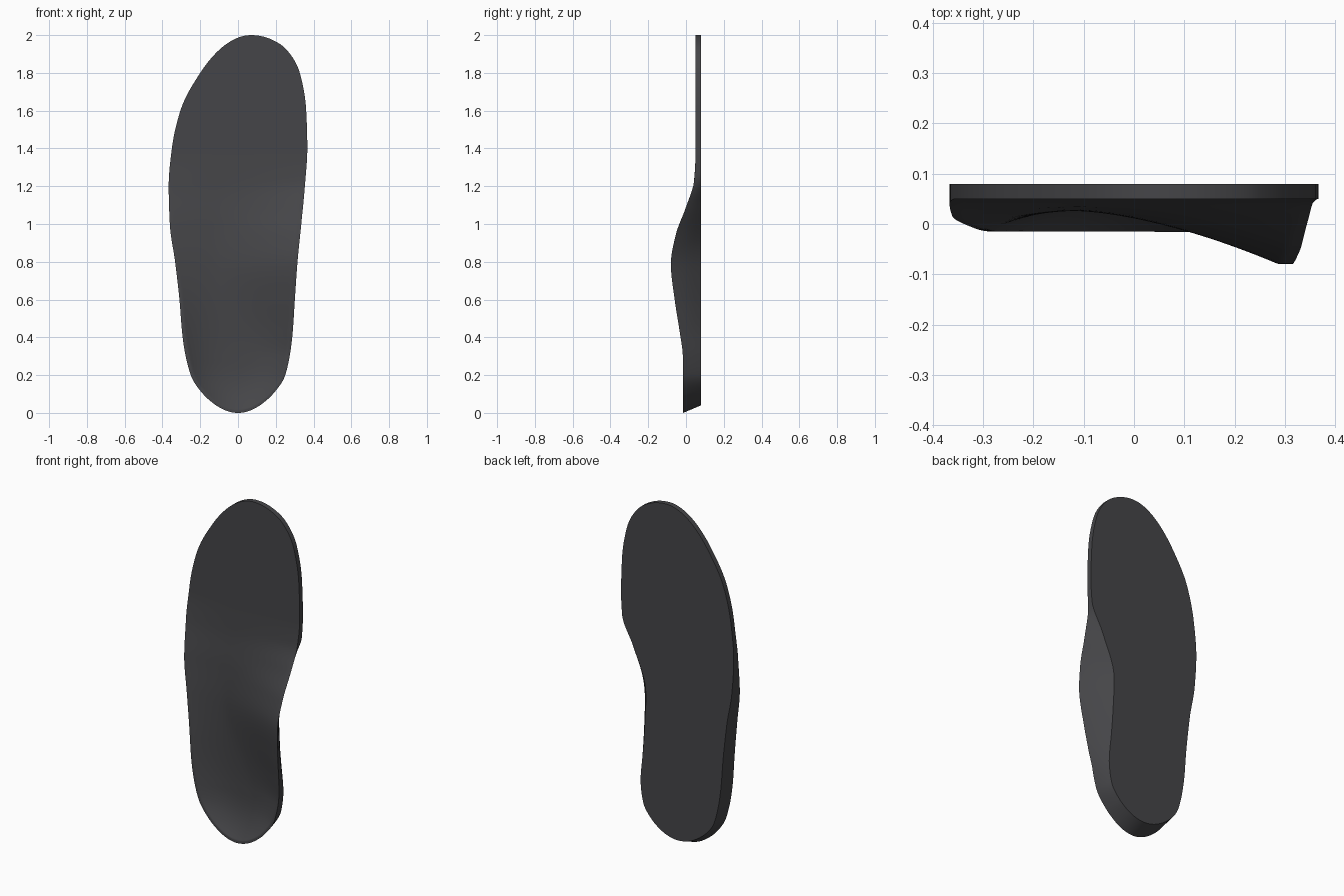
import bpy, bmesh, math

if "Cube" in bpy.data.objects:
    bpy.data.objects.remove(bpy.data.objects["Cube"])

# Profiles along the length: (z, value)
LEFT = [(0, 0), (.05, -.13), (.1, -.185), (.2, -.25), (.4, -.293), (.6, -.31), (.8, -.333),
        (1, -.361), (1.2, -.367), (1.4, -.35), (1.6, -.305), (1.8, -.2), (1.907, -.115), (1.98, -.015), (2, .07)]
RIGHT = [(0, 0), (.05, .13), (.1, .185), (.2, .25), (.4, .287), (.6, .301), (.8, .315),
         (1, .335), (1.2, .354), (1.4, .367), (1.6, .361), (1.8, .327), (1.93, .25), (1.98, .17), (2, .07)]
RIM_R = [(0, -.015), (.3, -.017), (.44, -.035), (.6, -.06), (.79, -.08), (.94, -.055),
         (1.09, 0), (1.23, .043), (1.36, .05), (2, .05)]
RIM_L = [(0, -.015), (.3, -.015), (.55, -.012), (.8, -.002), (1, .015), (1.2, .04), (1.36, .05), (2, .05)]
MID = [(0, .045), (.3, .045), (.8, .026), (1, .033), (1.2, .047), (1.36, .05), (2, .05)]
LOW = [(0, 0), (.28, 0), (.8, -.34), (1.2, -.2), (2, 0)]          # where the dish is deepest
POW = [(0, 2.5), (.3, 2.5), (.8, 1.6), (2, 1.6)]                  # dish steepness
INSET_R = [(0, 0), (.1, .02), (.3, .035), (.5, .07), (.7, .097), (.88, .115), (1.1, .06), (1.27, 0), (2, 0)]
INSET_L = [(0, 0), (.1, .012), (.8, .012), (1.2, 0), (2, 0)]
BACK = .08
ROWS, COLS = 140, 48


def curve(table):
    """Monotone cubic interpolation over the angle acos(1 - z), which rounds both ends."""
    t = [math.acos(max(-1, 1 - z)) for z, _ in table]
    v = [p[1] for p in table]
    d = [(v[i + 1] - v[i]) / (t[i + 1] - t[i]) for i in range(len(t) - 1)]
    m = [d[0]] + [2 * a * b / (a + b) if a * b > 0 else 0 for a, b in zip(d, d[1:])] + [d[-1]]

    def f(x):
        i = max(k for k in range(len(t) - 1) if t[k] <= x + 1e-9)
        h = t[i + 1] - t[i]
        s = (x - t[i]) / h
        return ((1 + 2 * s) * (1 - s) ** 2 * v[i] + s * (1 - s) ** 2 * h * m[i]
                + s * s * (3 - 2 * s) * v[i + 1] + s * s * (s - 1) * h * m[i + 1])
    return f


left, right, rim_r, rim_l, mid, low, power, inset_r, inset_l = map(
    curve, (LEFT, RIGHT, RIM_R, RIM_L, MID, LOW, POW, INSET_R, INSET_L))


def section(t):
    """Closed cross-section loop: dished front, side wall, flat back, side wall."""
    z = 1 - math.cos(t)
    xl, xr, c = left(t), right(t), low(t)
    q = max(0, 1 - z / .27)                       # heel cup closes round the end
    front = []
    for j in range(COLS + 1):
        u = -math.cos(math.pi * j / COLS)
        r = (u - c) / (1 - c) if u > c else (c - u) / (1 + c)
        r = math.sqrt(r * r * (1 - q * q) + q * q)
        f = min(1, r / .94) ** power(t)
        rim = rim_r(t) if u > c else rim_l(t)
        front.append((xl + (xr - xl) * (u + 1) / 2, mid(t) + (rim - mid(t)) * f, z))
    bl, br, bz = xl + inset_l(t), xr - inset_r(t), z + .04 * q * q
    back = [(br + (bl - br) * j / COLS, BACK, bz) for j in range(COLS + 1)]

    def wall(a, b, bulge):
        return [(a[0] + (b[0] - a[0]) * s + bulge * s * (1 - s), a[1] + (b[1] - a[1]) * s,
                 a[2] + (b[2] - a[2]) * s) for s in (.25, .5, .75)]
    return (front + wall(front[-1], back[0], inset_r(t) * .3)
            + back + wall(back[-1], front[0], -inset_l(t) * .3))


# Insole body lofted from heel to toe
bm = bmesh.new()
loops = [[bm.verts.new(p) for p in section(math.pi * i / ROWS)] for i in range(ROWS + 1)]
n = len(loops[0])
for a, b in zip(loops, loops[1:]):
    for j in range(n):
        k = (j + 1) % n
        bm.faces.new((a[j], a[k], b[k], b[j]))
bmesh.ops.remove_doubles(bm, verts=bm.verts, dist=1e-5)
bmesh.ops.recalc_face_normals(bm, faces=bm.faces)
mesh = bpy.data.meshes.new("insole")
bm.to_mesh(mesh)
bm.free()
insole = bpy.data.objects.new("insole", mesh)
bpy.context.collection.objects.link(insole)

# Dark foam colour
foam = bpy.data.materials.new("dark_foam")
foam.diffuse_color = (.06, .06, .065, 1)
foam.use_nodes = True
foam.node_tree.nodes["Principled BSDF"].inputs["Base Color"].default_value = foam.diffuse_color
mesh.materials.append(foam)

bpy.context.view_layer.objects.active = insole
insole.select_set(True)
bpy.ops.object.shade_smooth_by_angle(angle=math.radians(35))
